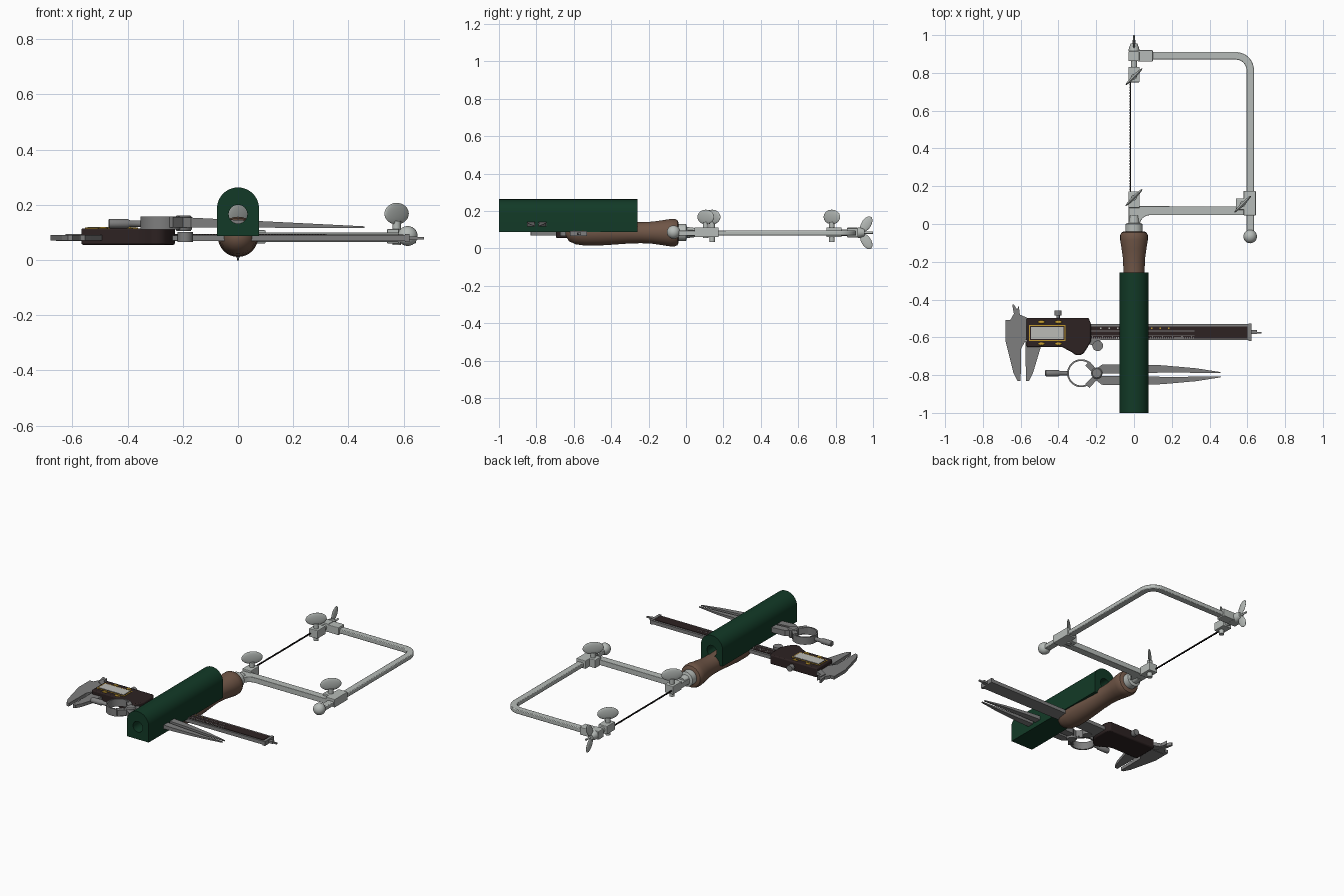
import bpy, bmesh, math
from mathutils import Matrix, Vector

if "Cube" in bpy.data.objects:
    bpy.data.objects.remove(bpy.data.objects["Cube"])


def mat(name, r, g, b):
    m = bpy.data.materials.new(name)
    m.diffuse_color = (r, g, b, 1)
    m.use_nodes = True
    m.node_tree.nodes["Principled BSDF"].inputs["Base Color"].default_value = m.diffuse_color
    return m


SILVER = mat("silver metal", 0.47, 0.50, 0.48)
STEEL = mat("grey steel", 0.21, 0.21, 0.21)
WOOD = mat("brown wood", 0.16, 0.092, 0.062)
GREEN = mat("green wax", 0.006, 0.042, 0.020)
DARK = mat("dark plastic", 0.026, 0.016, 0.016)
SCREEN = mat("pale screen", 0.50, 0.50, 0.47)
YELLOW = mat("yellow trim", 0.55, 0.33, 0.03)
BLACK = mat("black blade", 0.012, 0.010, 0.010)


def finish(name, bm, m, smooth=False, bevel=0):
    bmesh.ops.recalc_face_normals(bm, faces=bm.faces[:])
    me = bpy.data.meshes.new(name)
    bm.to_mesh(me)
    bm.free()
    me.materials.append(m)
    ob = bpy.data.objects.new(name, me)
    bpy.context.collection.objects.link(ob)
    if bevel:
        b = ob.modifiers.new("bevel", 'BEVEL')
        b.width, b.segments, b.limit_method = bevel, 2, 'ANGLE'
    if smooth:
        bpy.ops.object.select_all(action='DESELECT')
        ob.select_set(True)
        bpy.context.view_layer.objects.active = ob
        bpy.ops.object.shade_smooth_by_angle(angle=math.radians(35))
    return ob


def box(name, x, y, z, m, bevel=0):
    bm = bmesh.new()
    bmesh.ops.create_cube(bm, size=1)
    for v in bm.verts:
        v.co = [(a + b) / 2 + c * (b - a) for (a, b), c in zip((x, y, z), v.co)]
    return finish(name, bm, m, bevel=bevel)


def prism(name, pts, z0, z1, m, bevel=0, smooth=False):
    """Extrude a plan outline (x, y) from z0 to z1."""
    bm = bmesh.new()
    f = bm.faces.new([bm.verts.new((x, y, z0)) for x, y in pts])
    g = bmesh.ops.extrude_face_region(bm, geom=[f])
    bmesh.ops.translate(bm, vec=(0, 0, z1 - z0), verts=[v for v in g['geom'] if isinstance(v, bmesh.types.BMVert)])
    return finish(name, bm, m, smooth, bevel)


def lathe(name, prof, origin, axis, m, seg=32):
    """Revolve (radius, distance) pairs round an axis."""
    q = Vector(axis).to_track_quat('Z', 'Y').to_matrix().to_4x4()
    M = Matrix.Translation(origin) @ q
    bm = bmesh.new()
    rings = [[bm.verts.new(M @ Vector((r * math.cos(i * math.tau / seg), r * math.sin(i * math.tau / seg), h)))
              for i in range(seg)] for r, h in prof]
    for a, b in zip(rings, rings[1:]):
        for i in range(seg):
            bm.faces.new((a[i], a[(i + 1) % seg], b[(i + 1) % seg], b[i]))
    bm.faces.new(rings[0])
    bm.faces.new(rings[-1])
    return finish(name, bm, m, True)


def rod(name, r, length, origin, axis, m, seg=24):
    return lathe(name, [(r, 0), (r, length)], origin, axis, m, seg)


def ellipsoid(name, loc, size, rot, m):
    bm = bmesh.new()
    bmesh.ops.create_uvsphere(bm, u_segments=28, v_segments=16, radius=1)
    bm.transform(Matrix.Translation(loc) @ rot @ Matrix.Diagonal((*size, 1)))
    return finish(name, bm, m, True)


def arc(cx, cy, r, a0, a1, n):
    return [(cx + r * math.cos(math.radians(a0 + (a1 - a0) * i / n)),
             cy + r * math.sin(math.radians(a0 + (a1 - a0) * i / n))) for i in range(n + 1)]


ID = Matrix.Identity(4)

# ---- saw frame: bent bar, lower arm, ball end ----
prism("saw_frame_bar", [(0.03, 0.91)] + arc(0.54, 0.815, 0.095, 90, 0, 10) + [(0.635, -0.04), (0.595, -0.04)]
      + arc(0.54, 0.815, 0.055, 0, 90, 10) + [(0.03, 0.87)], 0.068, 0.095, SILVER, 0.004, True)
prism("saw_lower_arm", [(-0.028, 0.0), (0.03, 0.0)] + arc(0.085, -0.008, 0.055, 170, 90, 6)
      + [(0.6, 0.047), (0.6, 0.092), (-0.028, 0.095)], 0.066, 0.099, SILVER, 0.004, True)
ellipsoid("frame_ball_end", (0.615, -0.066, 0.087), (0.036,) * 3, ID, SILVER)
box("frame_slide_clamp", (0.58, 0.645), (0.045, 0.175), (0.06, 0.112), SILVER, 0.004)
box("slide_clamp_lug", (0.54, 0.6), (0.075, 0.135), (0.06, 0.112), SILVER, 0.004)
box("frame_top_socket", (0.02, 0.10), (0.86, 0.92), (0.06, 0.108), SILVER, 0.004)
box("tension_block", (-0.03, 0.028), (0.862, 0.915), (0.058, 0.112), SILVER, 0.004)

# ---- blade and its clamps ----
box("lower_blade_clamp", (-0.03, 0.03), (0.085, 0.172), (0.06, 0.112), SILVER, 0.004)
box("upper_blade_clamp", (-0.03, 0.03), (0.75, 0.832), (0.06, 0.112), SILVER, 0.004)
n = 40
teeth = []
for i in range(n):
    y = 0.16 + 0.6 * i / n
    teeth += [(-0.021, y), (-0.025, y + 0.009)]
prism("saw_blade", [(-0.016, 0.76), (-0.016, 0.16)] + teeth + [(-0.021, 0.76)], 0.079, 0.086, BLACK)
rod("tension_screw", 0.017, 0.13, (0, 0.82, 0.084), (0, 1, 0), SILVER)

# ---- thumb screws ----
for name, x, y, bottom in (("lower_clamp", 0, 0.14, 0.034), ("upper_clamp", 0, 0.78, 0.034),
                           ("slide", 0.575, 0.105, 0.055)):
    rod(name + "_screw_shaft", 0.015, 0.142 - bottom, (x, y, bottom), (0, 0, 1), SILVER)
    ellipsoid(name + "_thumb_plate", (x, y, 0.168), (0.062, 0.009, 0.039), Matrix.Rotation(math.radians(45), 4, 'Z'), SILVER)

# ---- wing nut ----
lathe("wing_nut_hub", [(0.029, 0), (0.027, 0.015), (0.018, 0.038)], (0, 0.917, 0.084), (0, 1, 0), SILVER)
rod("tension_screw_tip", 0.006, 0.06, (0, 0.94, 0.084), (0, 1, 0), SILVER, 12)
for s, name in ((1, "upper"), (-1, "lower")):
    ellipsoid(name + "_wing", (0, 0.964, 0.084 + s * 0.046), (0.007, 0.026, 0.046),
              Matrix.Rotation(math.radians(-s * 32), 4, 'X'), SILVER)

# ---- wooden handle ----
lathe("handle_ferrule", [(0.046, 0), (0.046, 0.045), (0.03, 0.05), (0.025, 0.09)], (0, -0.045, 0.085), (0, 1, 0), SILVER)
lathe("wood_handle", [(0.055, 0.04), (0.067, 0.046), (0.073, 0.06), (0.073, 0.085), (0.066, 0.13), (0.059, 0.18),
                      (0.056, 0.24), (0.058, 0.31), (0.064, 0.39), (0.069, 0.47), (0.069, 0.54), (0.062, 0.59),
                      (0.046, 0.625), (0.02, 0.642), (0.004, 0.645)], (0, 0, 0.084), (0, -1, 0), WOOD)

# ---- wax tube: domed block with a round bore ----
outer = [(-0.076, 0.087), (0.076, 0.087)] + arc(0, 0.187, 0.076, 0, 180, 24)
bm = bmesh.new()
edges = []
for loop in (outer, arc(0, 0.166, 0.034, 0, 345, 23)):
    vs = [bm.verts.new((x, -1, z)) for x, z in loop]
    edges += [bm.edges.new((a, b)) for a, b in zip(vs, vs[1:] + vs[:1])]
bmesh.ops.triangle_fill(bm, edges=edges, use_beauty=True)
g = bmesh.ops.extrude_face_region(bm, geom=bm.faces[:])
bmesh.ops.translate(bm, vec=(0, 0.742, 0), verts=[v for v in g['geom'] if isinstance(v, bmesh.types.BMVert)])
finish("wax_tube", bm, GREEN, True)

# ---- caliper: beam, scale, jaws ----
box("caliper_beam", (-0.66, 0.62), (-0.615, -0.53), (0.068, 0.09), STEEL)
box("beam_end_stop", (0.605, 0.622), (-0.62, -0.528), (0.066, 0.094), STEEL)
box("depth_rod", (0.61, 0.65), (-0.583, -0.562), (0.072, 0.086), STEEL)
box("depth_rod_tip", (0.65, 0.675), (-0.58, -0.572), (0.074, 0.084), STEEL)
box("beam_scale_plate", (-0.25, 0.6), (-0.605, -0.543), (0.088, 0.093), DARK)
for y in (-0.568, -0.594):
    box("scale_line", (-0.24, 0.32), (y, y + 0.003), (0.092, 0.0945), STEEL)
for i in range(52):
    long = 0.012 if i % 5 == 0 else 0.007
    x = -0.22 + i * 0.0105
    box("scale_tick", (x, x + 0.003), (-0.605, -0.605 + long), (0.092, 0.0945), SCREEN)
for i in range(9):
    x = -0.18 + i * 0.045
    box("scale_mark", (x, x + 0.008), (-0.556, -0.548), (0.092, 0.0945), YELLOW if i > 4 else SCREEN)
prism("fixed_jaw", [(-0.68, -0.508), (-0.68, -0.62), (-0.638, -0.79), (-0.617, -0.83), (-0.6, -0.832), (-0.598, -0.66),
                    (-0.575, -0.62), (-0.575, -0.53), (-0.607, -0.508), (-0.607, -0.47), (-0.637, -0.425),
                    (-0.645, -0.425), (-0.636, -0.475), (-0.655, -0.508)], 0.07, 0.09, STEEL)
prism("sliding_jaw", [(-0.575, -0.62), (-0.572, -0.832), (-0.555, -0.83), (-0.535, -0.79), (-0.49, -0.64)], 0.07, 0.09, STEEL)
prism("sliding_inner_jaw", [(-0.565, -0.54), (-0.625, -0.50), (-0.624, -0.46), (-0.61, -0.435), (-0.604, -0.48),
                            (-0.55, -0.503)], 0.074, 0.095, STEEL)

# ---- caliper reading head ----
prism("reading_head", [(-0.568, -0.497), (-0.568, -0.652), (-0.38, -0.652), (-0.355, -0.665)]
      + arc(-0.295, -0.655, 0.04, 220, 325, 7)
      + [(-0.245, -0.652), (-0.228, -0.62), (-0.228, -0.53), (-0.24, -0.497)], 0.055, 0.115, DARK, 0.007, True)
box("screen_border", (-0.555, -0.363), (-0.619, -0.535), (0.113, 0.117), YELLOW)
box("screen_bezel", (-0.55, -0.368), (-0.614, -0.54), (0.113, 0.118), DARK)
box("screen", (-0.546, -0.372), (-0.61, -0.544), (0.113, 0.120), SCREEN)
for x in (-0.49, -0.40):
    for y in (-0.519, -0.634):
        ellipsoid("head_button", (x, y, 0.115), (0.018, 0.008, 0.005), ID, YELLOW)
rod("lock_screw_stem", 0.009, 0.03, (-0.402, -0.50, 0.085), (0, 1, 0), STEEL, 16)
rod("lock_screw_head", 0.019, 0.028, (-0.402, -0.485, 0.085), (0, 1, 0), STEEL)
rod("thumb_wheel", 0.028, 0.035, (-0.192, -0.645, 0.066), (0, 0, 1), STEEL)
prism("thumb_wheel_bracket", [(-0.24, -0.605), (-0.24, -0.635), (-0.19, -0.655), (-0.175, -0.605)], 0.07, 0.088, STEEL)

# ---- spring dividers ----
C = -0.79
lathe("divider_grip", [(0.013, 0), (0.017, 0.004), (0.017, 0.07), (0.012, 0.078), (0.012, 0.125)],
      (-0.47, C, 0.132), (1, 0, 0), STEEL)
bm = bmesh.new()
seg = 48
rings = [[bm.verts.new((x, y, z)) for x, y in arc(-0.28, C, r, 0, 360 - 360 / seg, seg - 1)]
         for r, z in ((0.074, 0.11), (0.074, 0.157), (0.065, 0.157), (0.065, 0.11))]
for k in range(4):
    a, b = rings[k], rings[(k + 1) % 4]
    for i in range(seg):
        bm.faces.new((a[i], a[(i + 1) % seg], b[(i + 1) % seg], b[i]))
finish("divider_spring_ring", bm, STEEL, True)
lathe("divider_pivot", [(0.026, 0), (0.03, 0.006), (0.03, 0.05), (0.024, 0.056)], (-0.197, C, 0.106), (0, 0, 1), STEEL)
half = [(-0.258, 0.05), (-0.235, 0.07), (-0.2, 0.03), (-0.17, 0.053), (0.0, 0.055), (0.15, 0.05), (0.33, 0.034),
        (0.458, 0.014), (0.458, 0.008), (0.2, 0.012), (0.0, 0.008), (-0.17, 0.007), (-0.22, 0.012)]
for s, name in ((1, "back"), (-1, "front")):
    leg = prism(name + "_divider_leg", [(x, C - 0.008 + s * y) for x, y in half], -1, 1, STEEL)
    # legs slope down and thin out toward the points
    for v in leg.data.vertices:
        t = (v.co.x + 0.26) / 0.72
        v.co.z = 0.138 - 0.019 * t + v.co.z * (0.017 * (1 - t) + 0.003)
